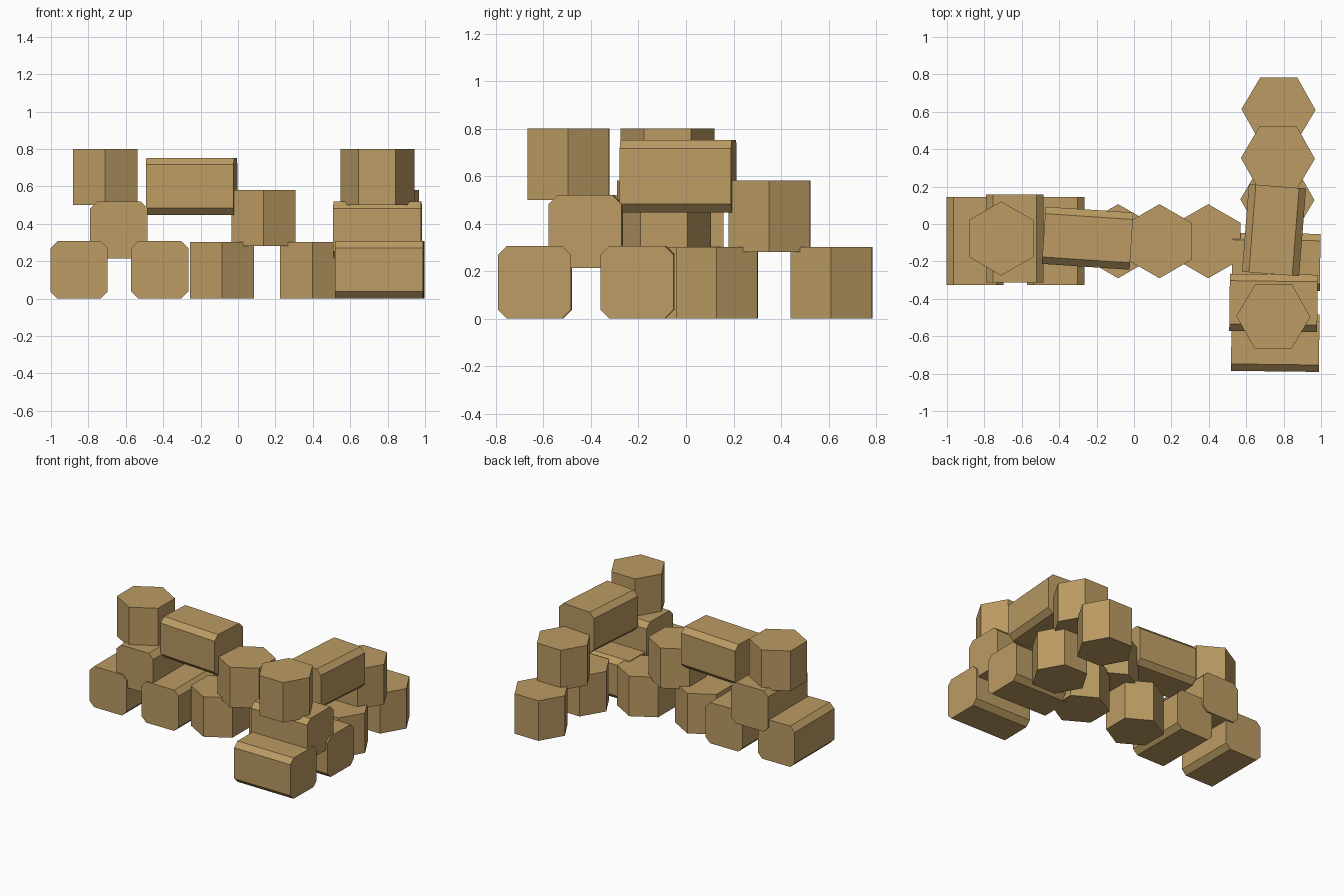
import bpy, math

if "Cube" in bpy.data.objects:
    bpy.data.objects.remove(bpy.data.objects["Cube"])

mat = bpy.data.materials.new("tan sandstone")
mat.diffuse_color = (0.50, 0.33, 0.125, 1)
mat.use_nodes = True
mat.node_tree.nodes["Principled BSDF"].inputs["Base Color"].default_value = mat.diffuse_color


def prism(name, outline, length, loc, lying, angle):
    """Extrude an outline: upright along z, or lying along local y."""
    n = len(outline)
    verts = []
    for h in (-length / 2, length / 2):
        for a, b in outline:
            verts.append((a, -h, b) if lying else (a, b, h))
    faces = [list(range(n))[::-1], list(range(n, 2 * n))]
    faces += [[i, (i + 1) % n, n + (i + 1) % n, n + i] for i in range(n)]
    me = bpy.data.meshes.new(name)
    me.from_pydata(verts, [], faces)
    me.materials.append(mat)
    ob = bpy.data.objects.new(name, me)
    ob.location = loc
    ob.rotation_euler.z = math.radians(angle)
    bpy.context.collection.objects.link(ob)


# Cross-sections: chamfered square and regular hexagon
W, C = 0.153, 0.037
SQUARE = [(W, -W + C), (W, W - C), (W - C, W), (-W + C, W),
          (-W, W - C), (-W, -W + C), (-W + C, -W), (W - C, -W)]
HEX = [(0.198 * math.cos(math.radians(30 + 60 * i)),
        0.198 * math.sin(math.radians(30 + 60 * i))) for i in range(6)]

# One row of blocks: name, kind, along, across, centre height, turn
ROW = [
    ("base_bar_outer", "bar", -0.635, 0.0, 0.154, 0),
    ("base_bar_inner", "bar", -0.203, 0.0, 0.154, 0),
    ("upper_bar", "bar", -0.422, 0.012, 0.367, 0),
    ("top_hexagon", "hex", -0.495, 0.012, 0.65, 0),
    ("bridge_bar", "bar", -0.033, 0.014, 0.60, -93.8),
    ("base_hexagon_inner", "hex", 0.130, -0.002, 0.152, 0),
    ("base_hexagon_outer", "hex", 0.612, -0.002, 0.152, 0),
    ("upper_hexagon", "hex", 0.351, -0.002, 0.432, 0),
]


def build_row(prefix, ox, oy, turn):
    c, s = math.cos(math.radians(turn)), math.sin(math.radians(turn))
    for name, kind, t, w, z, a in ROW:
        loc = (ox + t * c - w * s, oy + t * s + w * c, z)
        if kind == "bar":
            prism(prefix + name, SQUARE, 0.47, loc, True, turn + a)
        else:
            prism(prefix + name, HEX, 0.30, loc, False, turn + a)


# The two identical rows, set at a right angle
build_row("left_row_", -0.215, -0.09, 0)
build_row("right_row_", 0.763, 0.0, 89.3)
